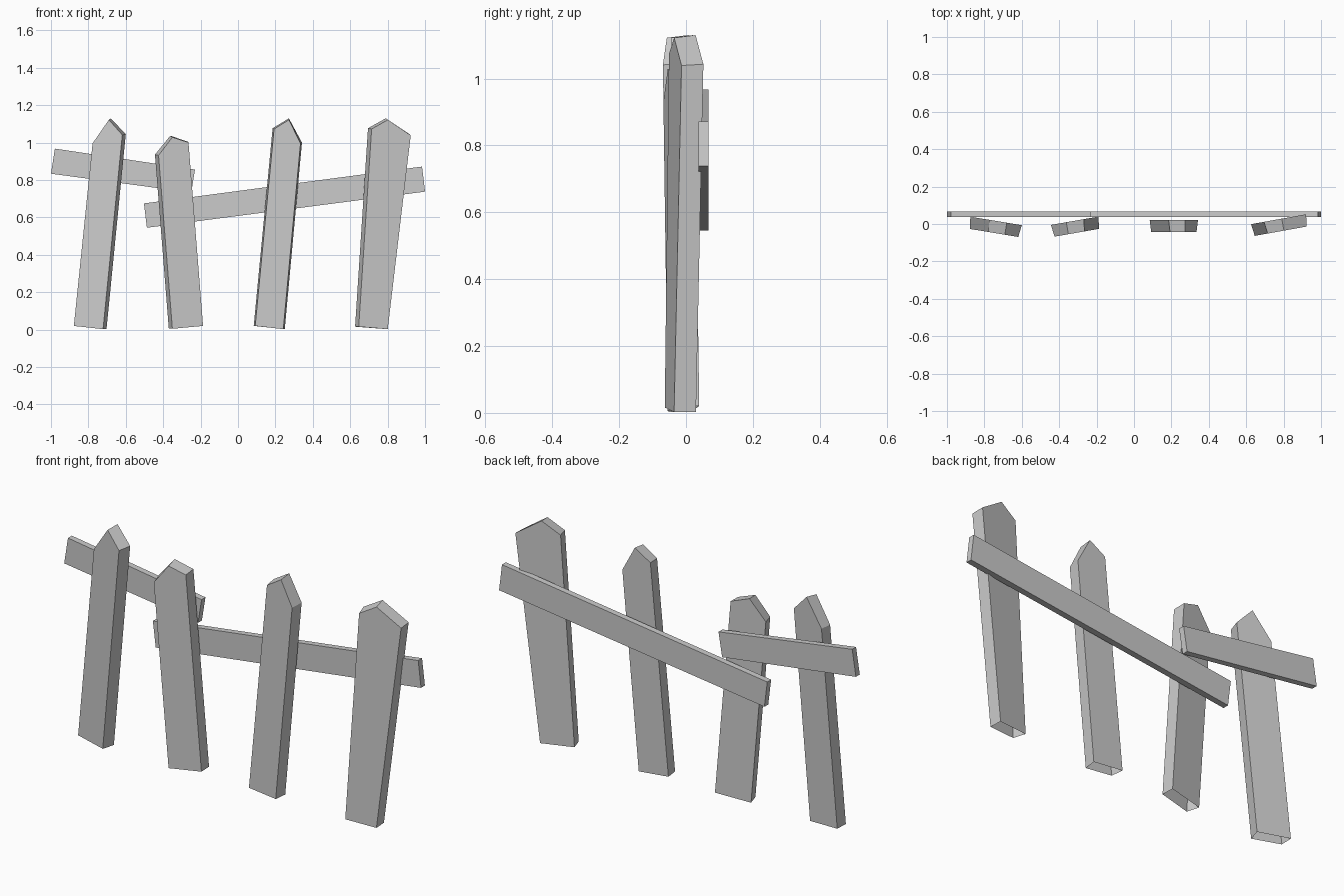
import bpy

if "Cube" in bpy.data.objects:
    bpy.data.objects.remove(bpy.data.objects["Cube"])


def prism(name, back, front, open_edge=None):
    """Solid between two matching outlines; open_edge skips one side face."""
    n = len(back)
    faces = [tuple(range(n, 2 * n)), tuple(reversed(range(n)))]
    for i in range(n):
        if i != open_edge:
            j = (i + 1) % n
            faces.append((i, j, n + j, n + i))
    mesh = bpy.data.meshes.new(name)
    mesh.from_pydata(back + front, [], faces)
    mesh.update()
    obj = bpy.data.objects.new(name, mesh)
    bpy.context.collection.objects.link(obj)
    return obj


THICK, INSET = 0.065, 0.008


def picket(name, outline, slope, y_ref, x_ref):
    """Leaning pointed board, turned by slope (dy/dx), slightly narrower in front."""
    length = (1 + slope * slope) ** 0.5
    dx, dy = THICK * slope / length, -THICK / length
    side = (1, -1, -1, 0, 1)
    drop = (0, 0, -0.004, -0.008, -0.004)
    back, front = [], []
    for (x, z), s, d in zip(outline, side, drop):
        y = y_ref + slope * (x - x_ref)
        back.append((x, y, z))
        front.append((x + dx + s * INSET, y + dy + slope * s * INSET, z + d))
    prism(name, back, front, open_edge=0)


# Pickets: bottom left, bottom right, right shoulder, peak, left shoulder
picket("picket_1", [(-0.875, 0.02), (-0.703, 0.003), (-0.60, 1.045),
                    (-0.68, 1.13), (-0.775, 1.0)], -0.165, 0.039, -0.875)
picket("picket_2", [(-0.37, 0.005), (-0.19, 0.02), (-0.268, 1.005),
                    (-0.362, 1.037), (-0.444, 0.936)], 0.175, 0.039, -0.193)
picket("picket_3", [(0.084, 0.02), (0.25, 0.003), (0.342, 1.0),
                    (0.272, 1.13), (0.185, 1.077)], 0.0, 0.021, 0.0)
picket("picket_4", [(0.626, 0.016), (0.797, 0.003), (0.92, 1.043),
                    (0.79, 1.13), (0.695, 1.077)], 0.18, 0.052, 0.92)

# Two crooked rails behind the pickets
rails = {
    "short_rail": [(-1.0, 0.834), (-0.25, 0.733), (-0.23, 0.856), (-0.979, 0.968)],
    "long_rail": [(-0.487, 0.545), (1.0, 0.738), (0.984, 0.872), (-0.503, 0.675)],
}
for name, pts in rails.items():
    prism(name, [(x, 0.068, z) for x, z in pts], [(x, 0.037, z) for x, z in pts])
